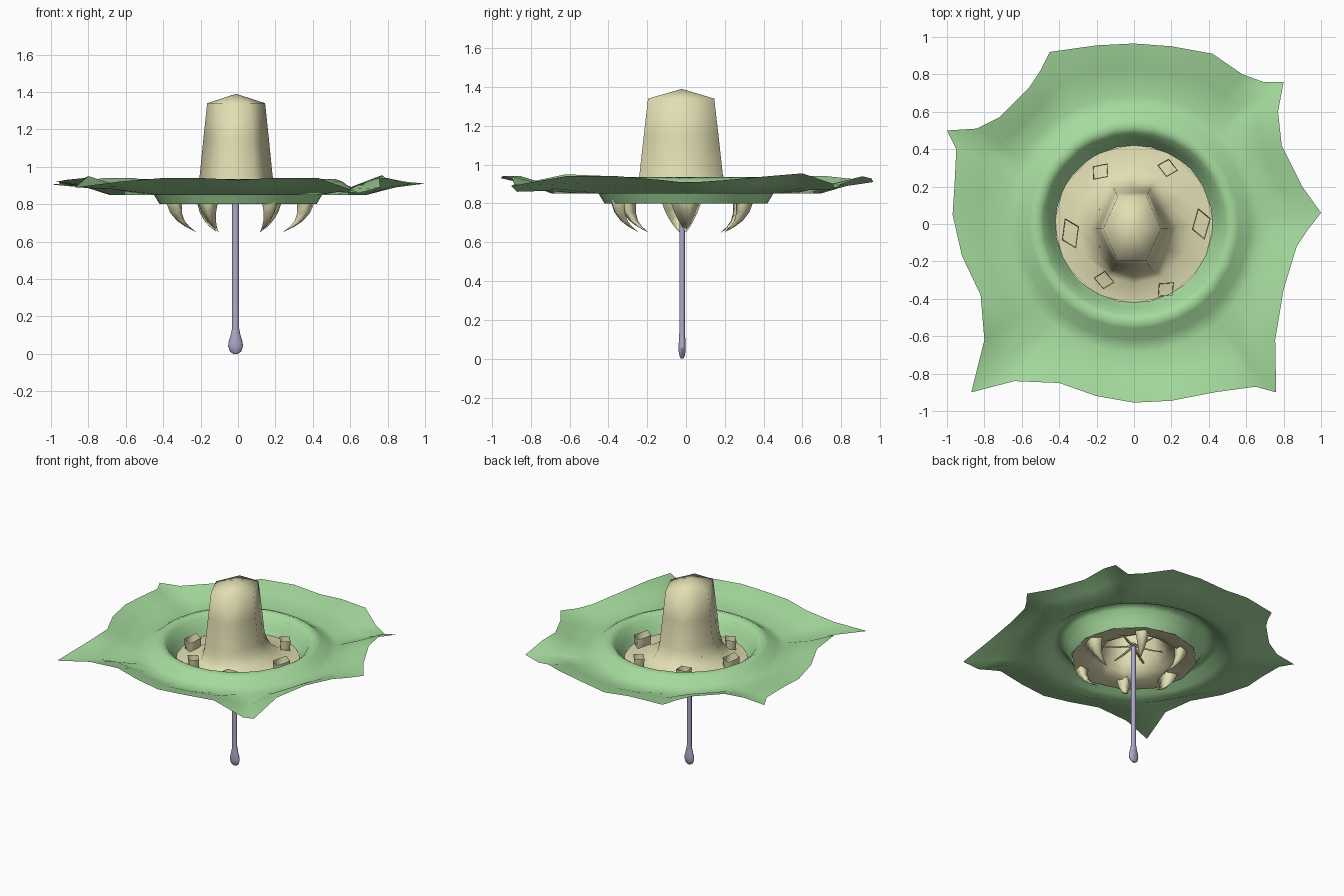
import bpy, bmesh, math
from mathutils import Vector

if "Cube" in bpy.data.objects:
    bpy.data.objects.remove(bpy.data.objects["Cube"])


def material(name, rgb):
    m = bpy.data.materials.new(name)
    m.diffuse_color = (*rgb, 1)
    m.use_nodes = True
    m.node_tree.nodes["Principled BSDF"].inputs["Base Color"].default_value = m.diffuse_color
    return m


CREAM = material("cream", (0.76, 0.73, 0.45))
GREEN = material("leaf green", (0.38, 0.71, 0.34))
LILAC = material("pale lilac", (0.42, 0.39, 0.58))


def loft(name, rings, mat, angle=180, cap_end=False):
    """Skin a list of equal-length closed rings; a one-point last ring is an apex."""
    bm = bmesh.new()
    vr = [[bm.verts.new(p) for p in ring] for ring in rings]
    for a, b in zip(vr, vr[1:]):
        n = len(a)
        for i in range(n):
            j = (i + 1) % n
            if len(b) == 1:
                bm.faces.new((a[i], a[j], b[0]))
            else:
                bm.faces.new((a[i], a[j], b[j], b[i]))
    if cap_end:
        bm.faces.new(vr[-1])
    me = bpy.data.meshes.new(name)
    bm.to_mesh(me)
    bm.free()
    me.materials.append(mat)
    ob = bpy.data.objects.new(name, me)
    bpy.context.collection.objects.link(ob)
    bpy.ops.object.select_all(action='DESELECT')
    ob.select_set(True)
    bpy.context.view_layer.objects.active = ob
    bpy.ops.object.shade_smooth_by_angle(angle=math.radians(angle))
    return ob


def ellipse(cx, cy, z, rx, ry, n):
    return [(cx + rx * math.cos(t), cy + ry * math.sin(t), z)
            for t in (2 * math.pi * i / n for i in range(n))]


# brim: wavy six-pointed leaf sheet with a raised ring and a shallow valley
outline = [
    (1, .06, .91), (.9, .2, .92), (.79, .42, .94), (.77, .6, .955), (.8, .76, .90),
    (.69, .76, .87), (.58, .8, .90), (.42, .91, .94), (.2, .95, .93), (0, .965, .91),
    (-.2, .955, .93), (-.45, .92, .92), (-.5, .82, .93), (-.56, .73, .94), (-.72, .57, .94),
    (-.84, .51, .92), (-1, .5, .905), (-.95, .4, .91), (-.96, .2, .92), (-.97, .05, .92),
    (-.92, -.17, .93), (-.82, -.38, .94), (-.8, -.62, .95), (-.87, -.9, .89), (-.64, -.84, .92),
    (-.4, -.85, .94), (-.2, -.92, .94), (0, -.955, .93), (.2, -.945, .94), (.43, -.9, .94),
    (.65, -.87, .86), (.76, -.9, .89), (.755, -.62, .94), (.8, -.35, .94), (.87, -.12, .92),
    (.93, -.03, .91)]
angles = [math.atan2(y, x) for x, y, z in outline]


def brim_ring(r, z):
    return [(r * math.cos(t), r * math.sin(t), z) for t in angles]


valley = brim_ring(.69, .85)
middle = [Vector(a).lerp(Vector(b), .5) + Vector((0, 0, .01)) for a, b in zip(valley, outline)]
loft("brim", [outline, middle, valley, brim_ring(.62, .875), brim_ring(.56, .92),
              brim_ring(.52, .935), brim_ring(.485, .91), brim_ring(.45, .85),
              brim_ring(.42, .80)], GREEN)


# crown: flat floor flaring into a tapered six-sided tube with a low peak
def crown_ring(r, z, hexness, n=12):
    ring = []
    for i in range(n):
        t = 2 * math.pi * i / n
        h = 1 if i % 2 == 0 else math.cos(math.pi / 6)
        k = r * (1 + (h - 1) * hexness)
        ring.append((k * math.cos(t) - .01 * hexness,
                     k * math.sin(t) * (1 + .27 * hexness) - .025 * hexness, z))
    return ring


loft("crown", [crown_ring(*a) for a in (
    (.43, .80, 0), (.31, .81, .1), (.24, .85, .6), (.21, .90, .9), (.195, .95, 1),
    (.175, 1.15, 1), (.155, 1.34, 1))] + [[(-.01, -.022, 1.39)]], CREAM)

# claws: open diamond tubes through the floor, curling inward to a point
claw_path = [(.0, .875, 1.0), (.0, .80, .9), (-.008, .755, .7), (-.035, .71, .45),
             (-.07, .68, .25)]
for i, (x, y, wr, wt) in enumerate([
        (.36, .0, .05, .085), (.18, .30, .045, .055), (-.18, .28, .045, .055),
        (-.34, -.05, .05, .085), (-.16, -.30, .045, .055), (.17, -.35, .045, .055)]):
    base = Vector((x, y, 0))
    out = base.normalized()
    side = Vector((-out.y, out.x, 0))
    rings = []
    for d, z, w in claw_path:
        c = base + out * d + Vector((0, 0, z))
        rings.append([c + (out * wr * a + side * wt * b) * w
                      for a, b in ((1, .35), (.35, -1), (-1, -.35), (-.35, 1))])
    rings.append([base - out * .12 + Vector((0, 0, .65))])
    loft(f"claw_{i + 1}", rings, CREAM)

# stem: thin rod ending in a flattened drop
SX, SY = -.013, -.02
loft("stem", [ellipse(SX, SY, z, rx, ry, 10) for z, rx, ry in (
    (0, .012, .006), (.012, .03, .014), (.04, .040, .019), (.065, .037, .019),
    (.105, .025, .017), (.14, .018, .015), (.93, .018, .015))], LILAC, 60, True)

# spokes: fine filaments joining the stem to the crown wall
for i in range(6):
    t = math.radians(60 * i + 30)
    d = Vector((math.cos(t), math.sin(t), 0))
    s = Vector((-d.y, d.x, 0))
    rings = []
    for r, z, w in ((0, .91, .012), (.12, .89, .010), (.2, .885, .006)):
        c = Vector((SX, SY, z)) + d * r
        rings.append([c + s * w, c + Vector((0, 0, w * .6)),
                      c - s * w, c - Vector((0, 0, w * .6))])
    loft(f"spoke_{i + 1}", rings, CREAM, 60, True)
